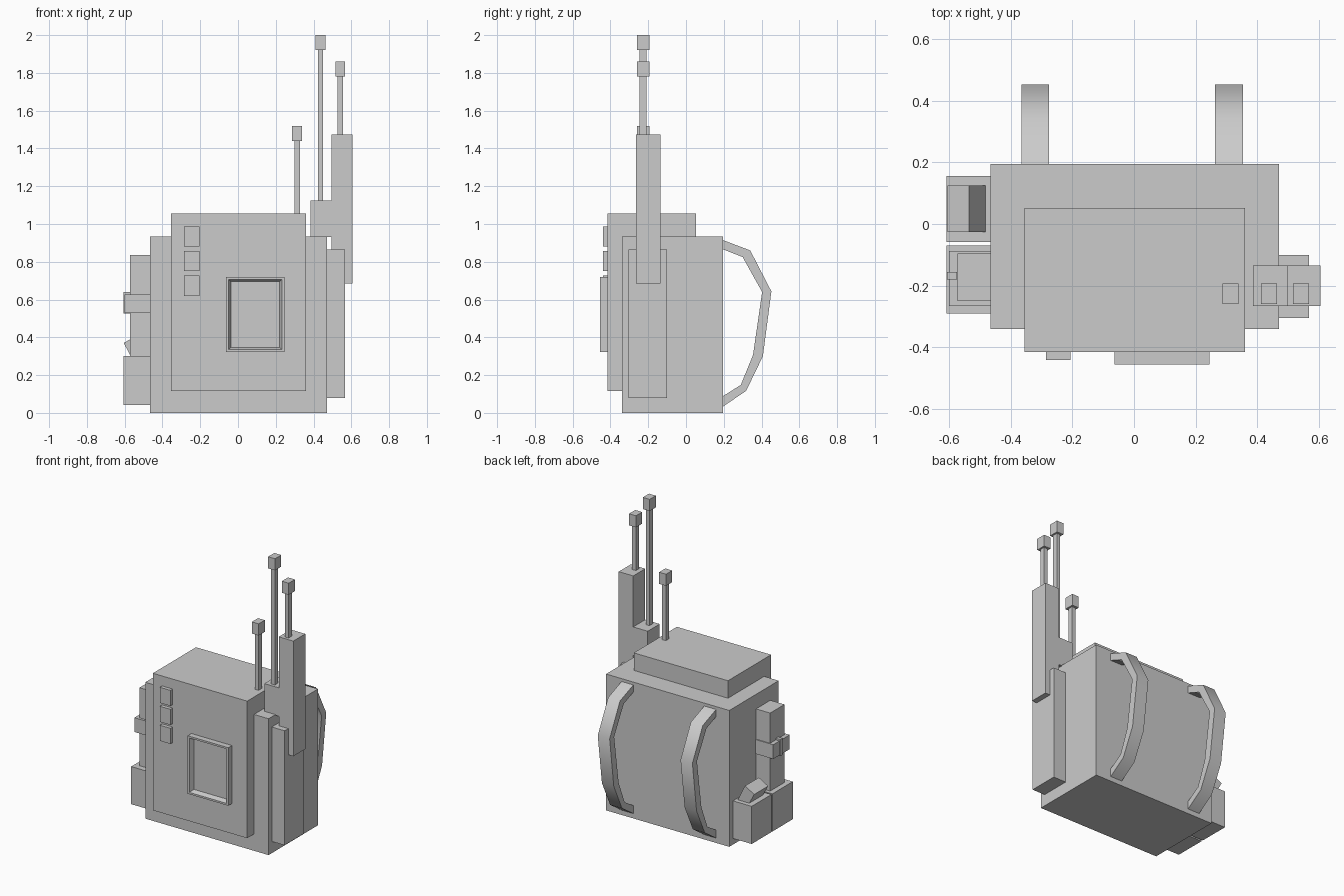
import bpy, bmesh, math

if "Cube" in bpy.data.objects:
    bpy.data.objects.remove(bpy.data.objects["Cube"])


def finish(name, bm):
    bmesh.ops.recalc_face_normals(bm, faces=bm.faces)
    mesh = bpy.data.meshes.new(name)
    bm.to_mesh(mesh)
    bm.free()
    ob = bpy.data.objects.new(name, mesh)
    bpy.context.collection.objects.link(ob)
    return ob


def box_bm(x, y, z):
    bm = bmesh.new()
    bmesh.ops.create_cube(bm, size=1)
    for v in bm.verts:
        v.co = [(lo + hi) / 2 + c * (hi - lo) for c, (lo, hi) in zip(v.co, (x, y, z))]
    return bm


def box(name, x, y, z):
    return finish(name, box_bm(x, y, z))


def prism(name, pts, lo, hi, axis):
    """Extrude a profile: axis 'y' takes (x, z) points, axis 'x' takes (y, z)."""
    bm = bmesh.new()
    place = (lambda p, d: (p[0], d, p[1])) if axis == 'y' else (lambda p, d: (d, p[0], p[1]))
    face = bm.faces.new([bm.verts.new(place(p, lo)) for p in pts])
    out = bmesh.ops.extrude_face_region(bm, geom=[face])
    for v in out['geom']:
        if isinstance(v, bmesh.types.BMVert):
            v.co['xy'.index(axis)] = hi
    return finish(name, bm)


# Pack body
box("main_body", (-0.465, 0.47), (-0.34, 0.195), (0, 0.935))
box("front_case", (-0.355, 0.36), (-0.415, 0.052), (0.115, 1.055))

# Screen with a raised rim and sloping recess
bm = box_bm((-0.063, 0.245), (-0.455, -0.41), (0.322, 0.72))
bm.normal_update()
front = [min(bm.faces, key=lambda f: f.calc_center_median().y)]
bmesh.ops.inset_region(bm, faces=front, thickness=0.018, depth=0)
bmesh.ops.inset_region(bm, faces=front, thickness=0.018, depth=0)
for v in front[0].verts:
    v.co.y += 0.03
finish("screen", bm)

# Three front buttons
for i in range(3):
    z = 0.62 + 0.13 * i
    box(f"button_{i + 1}", (-0.285, -0.205), (-0.44, -0.41), (z, z + 0.107))

# Right side panel and stepped antenna mount
box("side_panel", (0.46, 0.567), (-0.305, -0.1), (0.08, 0.865))
prism("antenna_mount", [(0.385, 0.93), (0.495, 0.93), (0.495, 0.685), (0.605, 0.685),
                        (0.605, 1.475), (0.495, 1.475), (0.495, 1.125), (0.385, 1.125)],
      -0.265, -0.135, 'y')

# Antennas with square tips
for i, (x, base, top) in enumerate([(0.313, 1.05, 1.52), (0.437, 1.12, 2.0), (0.541, 1.47, 1.86)]):
    box(f"antenna_rod_{i + 1}", (x - 0.014, x + 0.014), (-0.245, -0.209), (base, top - 0.08))
    box(f"antenna_tip_{i + 1}", (x - 0.026, x + 0.026), (-0.26, -0.193), (top - 0.08, top))

# Shoulder straps
outer = [(0.19, 0.917), (0.34, 0.86), (0.452, 0.643), (0.407, 0.3), (0.318, 0.116), (0.19, 0.03)]
inner = [(0.19, 0.868), (0.3, 0.825), (0.403, 0.64), (0.355, 0.307), (0.29, 0.148), (0.19, 0.085)]
for side, x in (("left", -0.365), ("right", 0.263)):
    ob = prism(f"strap_{side}", outer + inner[::-1], x, x + 0.09, 'x')
    bpy.context.view_layer.objects.active = ob
    ob.select_set(True)
    bpy.ops.object.shade_smooth_by_angle(angle=math.radians(50))
    ob.select_set(False)

# Left side pouches, and a tilted block in the rear one
box("front_pouch", (-0.607, -0.46), (-0.29, -0.07), (0.042, 0.3))
box("rear_pouch", (-0.607, -0.46), (-0.058, 0.155), (0.042, 0.3))
prism("tilted_block", [(-0.565, 0.295), (-0.605, 0.37), (-0.535, 0.41), (-0.478, 0.295)],
      -0.026, 0.125, 'y')

# Canister held by a band with a buckle
box("canister", (-0.572, -0.46), (-0.25, -0.095), (0.29, 0.835))
box("canister_band", (-0.6, -0.46), (-0.266, -0.088), (0.53, 0.628))
box("band_buckle", (-0.606, -0.573), (-0.18, -0.155), (0.525, 0.64))
